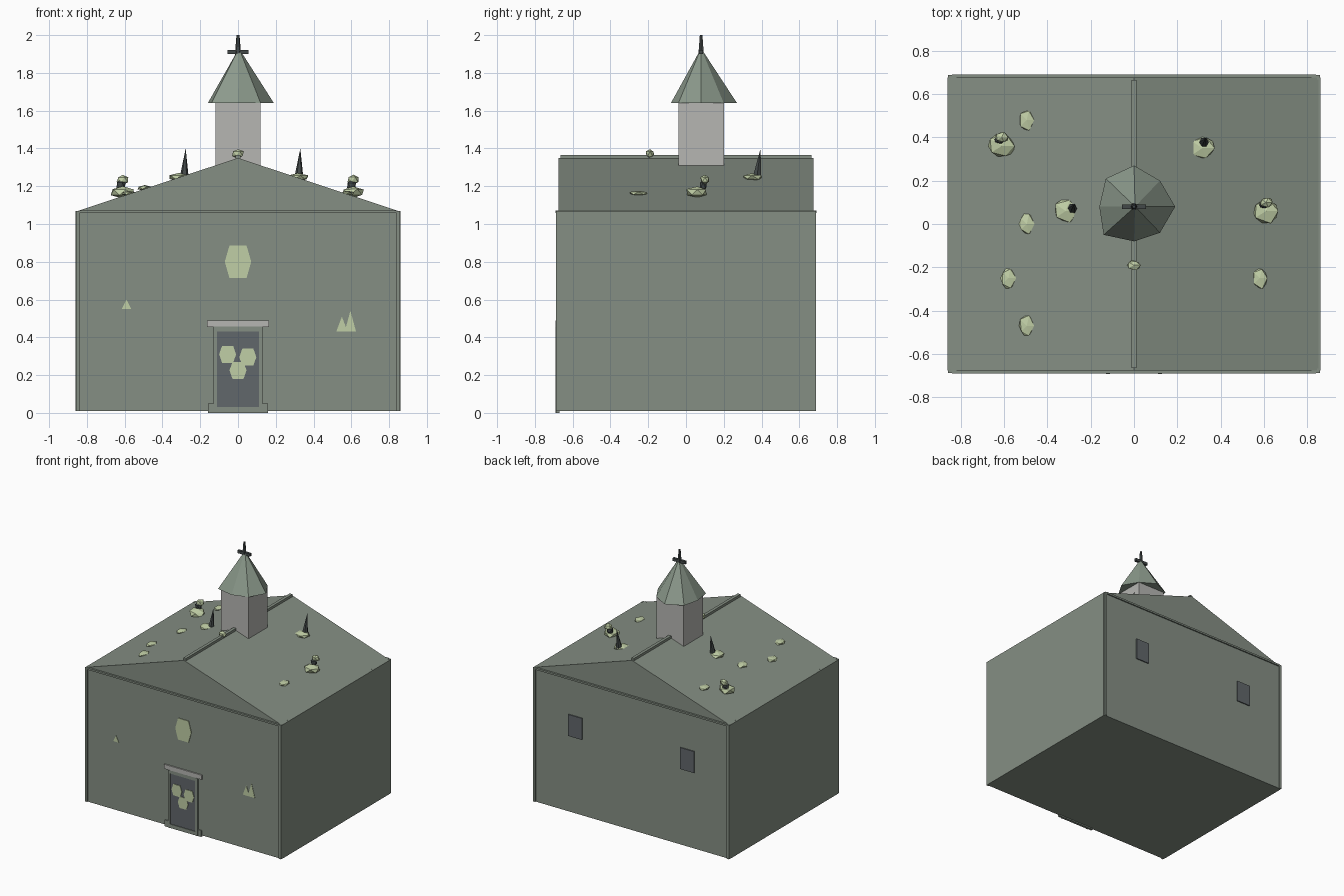
import bpy, bmesh, math, random
from mathutils import Vector

if "Cube" in bpy.data.objects:
    bpy.data.objects.remove(bpy.data.objects["Cube"])

random.seed(4)


def material(name, rgb):
    m = bpy.data.materials.new(name)
    m.diffuse_color = (*rgb, 1)
    m.use_nodes = True
    m.node_tree.nodes["Principled BSDF"].inputs["Base Color"].default_value = m.diffuse_color
    return m


WALL = material("grey green plaster", (0.235, 0.275, 0.23))
STONE = material("pale stone", (0.47, 0.47, 0.45))
DARK = material("dark slate", (0.12, 0.135, 0.145))
IRON = material("dark iron", (0.055, 0.065, 0.065))
MOSS = material("pale moss", (0.53, 0.62, 0.38))
SPIRE = material("spire green", (0.26, 0.32, 0.26))


def mesh(name, verts, faces, mat):
    me = bpy.data.meshes.new(name)
    me.from_pydata(verts, [], faces)
    bm = bmesh.new()
    bm.from_mesh(me)
    bmesh.ops.recalc_face_normals(bm, faces=bm.faces)
    bm.to_mesh(me)
    bm.free()
    me.materials.append(mat)
    ob = bpy.data.objects.new(name, me)
    bpy.context.collection.objects.link(ob)
    return ob


def prism(name, profile, y0, y1, mat):
    """Extrude an (x, z) profile along y."""
    n = len(profile)
    verts = [(x, y0, z) for x, z in profile] + [(x, y1, z) for x, z in profile]
    faces = [tuple(range(n)), tuple(range(n, 2 * n))]
    faces += [(i, (i + 1) % n, n + (i + 1) % n, n + i) for i in range(n)]
    return mesh(name, verts, faces, mat)


def box(name, x0, x1, y0, y1, z0, z1, mat):
    return prism(name, [(x0, z0), (x1, z0), (x1, z1), (x0, z1)], y0, y1, mat)


def cone(name, ring, tip, mat):
    n = len(ring)
    faces = [(i, (i + 1) % n, n) for i in range(n)] + [tuple(range(n))]
    return mesh(name, ring + [tip], faces, mat)


def clump(name, loc, size, mat, jitter=0.12):
    """Low-poly lump with slightly uneven corners."""
    me = bpy.data.meshes.new(name)
    bm = bmesh.new()
    bmesh.ops.create_icosphere(bm, subdivisions=1, radius=1)
    for v in bm.verts:
        k = 1 + random.uniform(-jitter, jitter)
        v.co = Vector([c * s * k for c, s in zip(v.co, size)]) + Vector(loc)
    bm.to_mesh(me)
    bm.free()
    me.materials.append(mat)
    ob = bpy.data.objects.new(name, me)
    bpy.context.collection.objects.link(ob)


# Walls, gabled roof and ridge
box("walls", -0.845, 0.845, -0.68, 0.68, 0.01, 1.07, WALL)
prism("gable_roof", [(-0.86, 1.065), (0.86, 1.065), (0, 1.35)], -0.675, 0.675, WALL)
box("ridge_beam", -0.012, 0.012, -0.665, 0.665, 1.335, 1.365, WALL)
for s in (-1, 1):
    box("side_wall_facing", *sorted((s * 0.84, s * 0.86)), -0.672, 0.672, 0.01, 1.068, WALL)
    box("eave_band", -0.84, 0.84, *sorted((s * 0.672, s * 0.69)), 1.058, 1.072, WALL)
    for t in (-1, 1):
        box("corner_post", *sorted((s * 0.838, s * 0.858)),
            *sorted((t * 0.667, t * 0.688)), 0.01, 1.07, WALL)

# Door with frame and lintel
box("door", -0.11, 0.11, -0.685, -0.67, 0.03, 0.43, DARK)
for s in (-1, 1):
    box("door_jamb", *sorted((s * 0.11, s * 0.13)), -0.692, -0.67, 0.0, 0.455, WALL)
    box("jamb_foot", *sorted((s * 0.125, s * 0.16)), -0.688, -0.67, 0.0, 0.05, WALL)
box("door_head", -0.13, 0.13, -0.69, -0.67, 0.43, 0.457, WALL)
box("lintel", -0.165, 0.165, -0.69, -0.67, 0.455, 0.49, STONE)
box("door_step", -0.13, 0.13, -0.69, -0.67, 0.0, 0.03, WALL)


def patch(name, x, z, w, h, y):
    hexagon = [(-1, 0), (-0.65, -1), (0.65, -1), (1, 0), (0.65, 1), (-0.65, 1)]
    prism(name, [(x + w * a, z + h * b) for a, b in hexagon], y, y + 0.006, MOSS)


# Gable window, door leaves and back windows
patch("gable_window", 0, 0.8, 0.07, 0.085, -0.685)
for x, z in ((-0.055, 0.31), (0.052, 0.295), (0, 0.225)):
    patch("door_leaf", x, z, 0.045, 0.045, -0.689)
for s in (-1, 1):
    box("back_window", s * 0.49 - 0.06, s * 0.49 + 0.06, 0.675, 0.688, 0.61, 0.78, DARK)

# Moss slivers on the front wall
for x, z, w, h in ((0.55, 0.43, 0.03, 0.08), (0.595, 0.43, 0.03, 0.11), (-0.59, 0.55, 0.025, 0.05)):
    prism("wall_moss", [(x - w, z), (x + w, z), (x, z + h)], -0.683, -0.679, MOSS)

# Steeple tower, uneven spire and finial cross
box("tower", -0.12, 0.12, -0.04, 0.2, 1.25, 1.64, STONE)
eave = [(0.19, 0.08), (0.12, 0.2), (0, 0.27), (-0.13, 0.21),
        (-0.16, 0.08), (-0.14, -0.05), (0, -0.08), (0.12, -0.04)]
cone("spire", [(x, y, 1.64) for x, y in eave], (0.005, 0.08, 1.93), SPIRE)
post = [(0.018 * math.cos(i * math.pi / 3), 0.08 + 0.018 * math.sin(i * math.pi / 3), 1.88)
        for i in range(6)]
top = [(0.008 * math.cos(i * math.pi / 3), 0.08 + 0.008 * math.sin(i * math.pi / 3), 2.0)
       for i in range(6)]
mesh("finial", post + top, [tuple(range(6)), tuple(range(6, 12))] +
     [(i, (i + 1) % 6, 6 + (i + 1) % 6, 6 + i) for i in range(6)], IRON)
box("finial_bar", -0.055, 0.055, 0.07, 0.09, 1.9, 1.922, IRON)


def roof_z(x):
    return 1.35 - abs(x) * 0.285 / 0.86


# Moss tufts lying on the roof
for x, y in ((-0.495, 0.48), (-0.495, 0.0), (-0.495, -0.47), (-0.58, -0.25), (0.58, -0.25)):
    clump("flat_moss", (x, y, roof_z(x) + 0.005), (0.038, 0.052, 0.014), MOSS)

# Rounded tufts with a dark stalk and a small cap
for x, y in ((-0.61, 0.36), (0.61, 0.06)):
    clump("tuft_base", (x, y, 1.168), (0.07, 0.06, 0.034), MOSS)
    clump("tuft_stalk", (x - 0.01, y + 0.03, 1.205), (0.025, 0.022, 0.03), IRON)
    clump("tuft_cap", (x, y + 0.04, 1.235), (0.034, 0.026, 0.028), MOSS)

# Leaning thorns on moss cushions
for x, y, tx, ty in ((-0.315, 0.06, -0.277, 0.085), (0.315, 0.35, 0.33, 0.39)):
    clump("thorn_cushion", (x, y, 1.247), (0.06, 0.056, 0.022), MOSS)
    ring = [(tx - 0.008 + 0.024 * math.cos(a), ty - 0.015 + 0.026 * math.sin(a), 1.245)
            for a in (i * math.pi / 3 for i in range(6))]
    cone("thorn", ring, (tx, ty + 0.005, 1.4), IRON)
clump("ridge_bud", (0, -0.19, 1.372), (0.032, 0.024, 0.026), MOSS)
